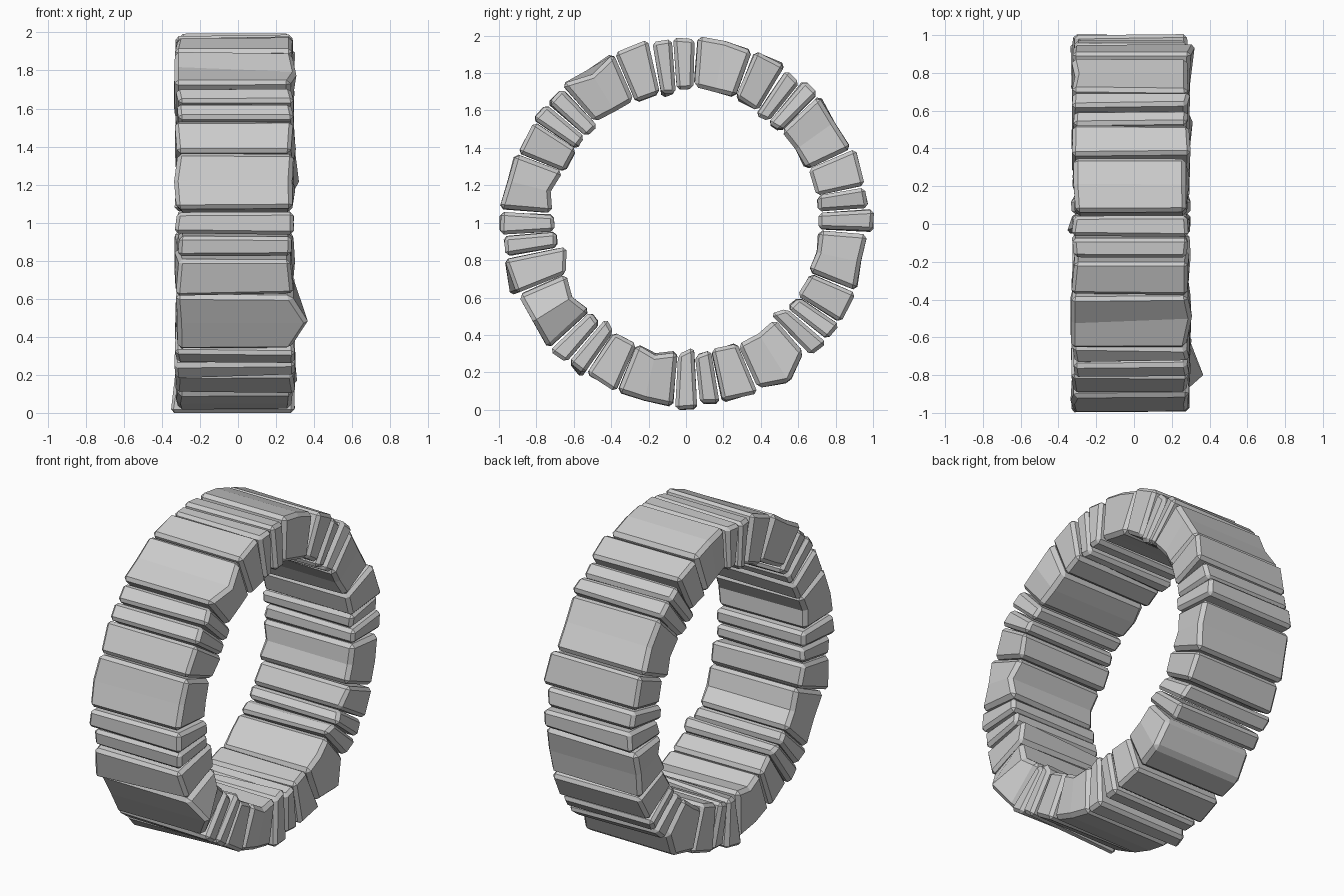
import bpy, bmesh, math, random

if "Cube" in bpy.data.objects:
    bpy.data.objects.remove(bpy.data.objects["Cube"])

random.seed(11)
stone_mat = bpy.data.materials.new("stone grey")
stone_mat.diffuse_color = (0.6, 0.6, 0.6, 1)
stone_mat.use_nodes = True
stone_mat.node_tree.nodes["Principled BSDF"].inputs["Base Color"].default_value = stone_mat.diffuse_color


def j(a):
    return random.uniform(-a, a)


def add_stone(name, section, spikes, tips, bevel):
    """section: (angle from top, radius), outer points then inner.
    spikes / tips: {(end, corner): shift along x / along radius}"""
    bm = bmesh.new()
    n = len(section)
    rings = []
    for side, x in ((-1, -0.322), (1, 0.287)):
        ring = []
        for i, (a, r) in enumerate(section):
            t = math.radians(a + j(0.3))
            rr = r + j(0.008) + tips.get((side, i), 0)
            xx = x + j(0.015) + spikes.get((side, i), 0)
            ring.append(bm.verts.new((xx, rr * math.sin(t), 1 + rr * math.cos(t))))
        rings.append(ring)
    for i in range(n):
        k = (i + 1) % n
        bm.faces.new((rings[0][i], rings[0][k], rings[1][k], rings[1][i]))
    for ring in rings:
        if n == 6:   # wide stones: end face folded along the middle
            bm.faces.new((ring[0], ring[1], ring[4], ring[5]))
            bm.faces.new((ring[1], ring[2], ring[3], ring[4]))
        else:
            bm.faces.new(ring)
    bmesh.ops.recalc_face_normals(bm, faces=bm.faces[:])
    # chipped corners
    edges = [e for e in bm.edges if e.calc_face_angle(0) > 0.75]
    bmesh.ops.bevel(bm, geom=edges, offset=bevel, segments=1, profile=0.5,
                    affect='EDGES', clamp_overlap=True)
    bmesh.ops.recalc_face_normals(bm, faces=bm.faces[:])
    me = bpy.data.meshes.new(name)
    bm.to_mesh(me)
    bm.free()
    me.materials.append(stone_mat)
    ob = bpy.data.objects.new(name, me)
    bpy.context.collection.objects.link(ob)


# Wide stones: radii of outer start/mid/end, inner end/mid/start
wide = [
    (.995, .99, .985, .72, .71, .725),
    (.98, .96, .97, .70, .70, .71),
    (.97, .95, .98, .71, .72, .71),
    (.94, 1.01, .96, .71, .71, .70),
    (.98, .97, .97, .69, .72, .69),
    (1.0, .97, .975, .69, .73, .69),
    (.995, .97, .985, .71, .74, .72),
    (.995, .95, .985, .71, .70, .72),
]
# Start angle of each group of four stones
starts = [4, 47, 94, 138, 184.5, 228, 274.5, 318.5]
# Sideways bulges (end, corner): distance along x
bulges = {
    ("wide", 3): {(1, 1): 0.03},
    ("wide", 5): {(1, 1): 0.08, (-1, 4): 0.02},
    ("wide", 6): {(-1, 1): -0.02, (1, 4): 0.02},
    ("wide", 7): {(1, 1): 0.03, (-1, 1): -0.02},
    ("thin_b", 3): {(-1, 1): -0.05},
    ("medium", 1): {(1, 1): 0.03},
    ("medium", 4): {(1, 0): 0.03},
    ("medium", 6): {(1, 2): 0.03},
}
# Pointed corners at one end: distance along the radius
points = {
    ("thin_b", 2): {(1, 2): -0.04, (1, 0): 0.02},
    ("thin_b", 3): {(1, 3): -0.05},
    ("thin_a", 4): {(1, 2): -0.04, (-1, 0): 0.02},
    ("medium", 5): {(1, 2): -0.05, (-1, 0): 0.03},
    ("wide", 7): {(1, 1): -0.02, (-1, 1): 0.02},
    ("thin_a", 7): {(-1, 3): -0.02},
}

for g in range(8):
    a0 = starts[g]
    a3 = starts[(g + 1) % 8] + (360 if g == 7 else 0)
    f = (a3 - a0) / 45
    for kind, s, e in (("wide", -0.4, 18), ("medium", 18.7, 29.6),
                       ("thin_a", 30.4, 36.5), ("thin_b", 37.3, 43.7)):
        s, e = a0 + s * f, a0 + e * f
        if kind == "wide":
            m = (s + e) / 2
            section = [(a, r + 0.003) for a, r in
                       zip((s, m, e, e + 0.2, m, s - 0.2), wide[g])]
            bevel = 0.022
        else:
            ro, ri = 0.982 + j(0.01), 0.702 + j(0.01)
            if kind == "thin_b" and g in (1, 3, 5):
                ro = 1.002
            section = [(s, ro), (e, ro + j(0.008)), (e + 0.2, ri), (s - 0.2, ri + j(0.01))]
            bevel = 0.019
        add_stone(f"{kind}_stone_{g + 1}", section,
                  bulges.get((kind, g), {}), points.get((kind, g), {}), bevel)
